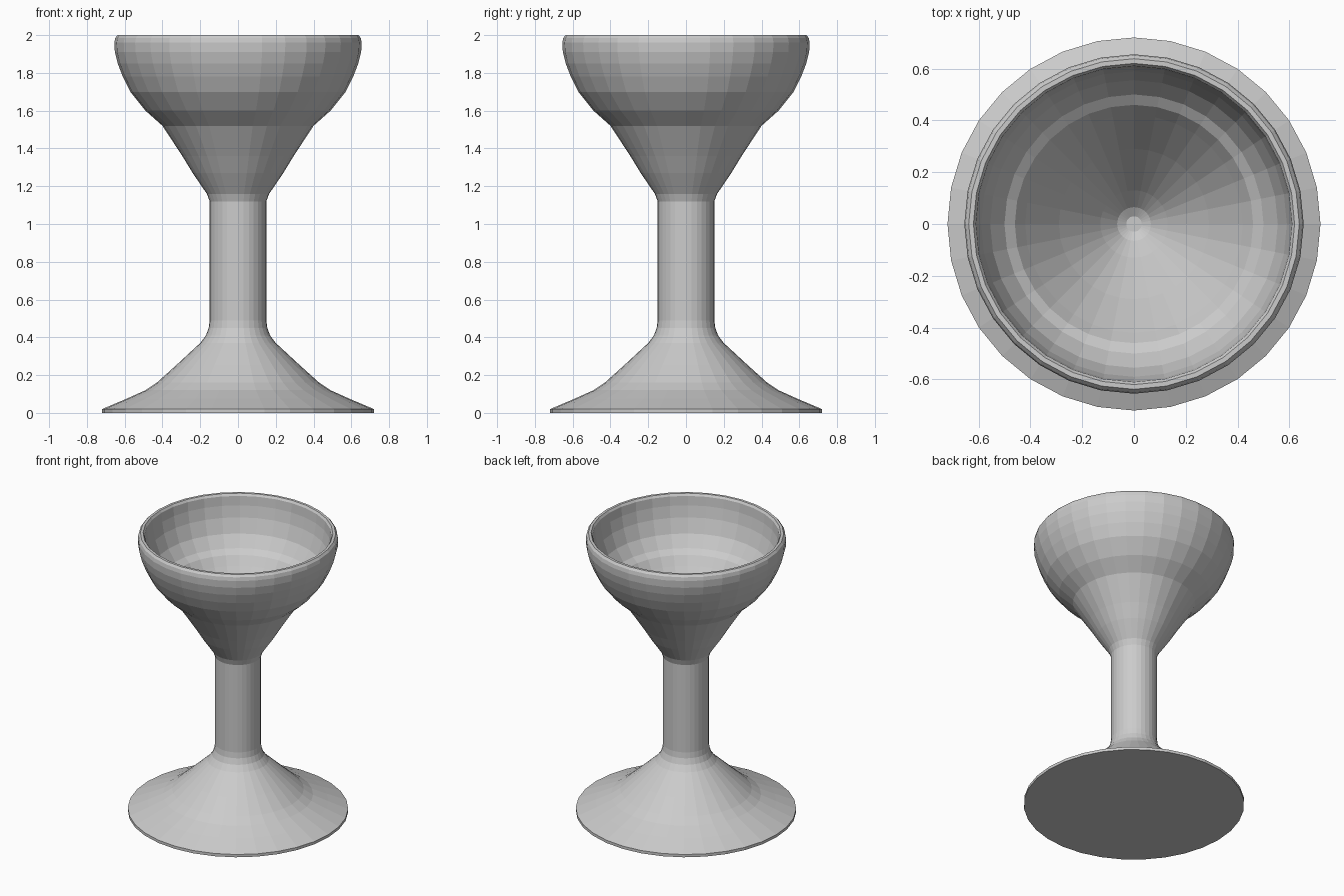
import bpy, bmesh, math

cube = bpy.data.objects.get("Cube")
if cube:
    bpy.data.objects.remove(cube, do_unlink=True)

SIDES = 32

grey = bpy.data.materials.new("light_grey")
grey.use_nodes = True
colour = (0.6, 0.6, 0.6, 1)
grey.diffuse_color = colour
grey.node_tree.nodes["Principled BSDF"].inputs["Base Color"].default_value = colour

# Outline from the foot's centre, up the outside, over the rim, down the inside
foot = [(0, 0), (0.72, 0), (0.72, 0.02), (0.59, 0.075), (0.49, 0.12),
        (0.43, 0.16), (0.33, 0.25), (0.20, 0.37), (0.17, 0.41), (0.155, 0.45)]
stem = [(0.15, 0.49), (0.15, 1.12)]
bowl_outside = [(0.165, 1.16), (0.24, 1.27), (0.295, 1.36), (0.40, 1.52),
                (0.49, 1.6), (0.57, 1.7), (0.61, 1.78), (0.637, 1.85),
                (0.652, 1.91), (0.655, 1.96)]
rim = [(0.65, 1.985), (0.638, 2.0), (0.62, 2.0), (0.61, 1.985)]
bowl_inside = [(0.605, 1.92), (0.59, 1.84), (0.555, 1.74), (0.5, 1.66),
               (0.46, 1.63), (0.42, 1.57), (0.29, 1.39),
               (0.13, 1.19), (0.065, 1.12), (0.03, 1.1), (0, 1.1)]
outline = foot + stem + bowl_outside + rim + bowl_inside

# Turn the outline around the upright axis
bm = bmesh.new()
verts = [bm.verts.new((r, 0, z)) for r, z in outline]
edges = [bm.edges.new(pair) for pair in zip(verts, verts[1:])]
bmesh.ops.spin(bm, geom=verts + edges, cent=(0, 0, 0), axis=(0, 0, 1),
               angle=math.tau, steps=SIDES, use_merge=True)
bmesh.ops.remove_doubles(bm, verts=bm.verts, dist=0.0005)
bmesh.ops.recalc_face_normals(bm, faces=bm.faces)

mesh = bpy.data.meshes.new("goblet")
bm.to_mesh(mesh)
bm.free()
mesh.materials.append(grey)
goblet = bpy.data.objects.new("goblet", mesh)
bpy.context.collection.objects.link(goblet)
